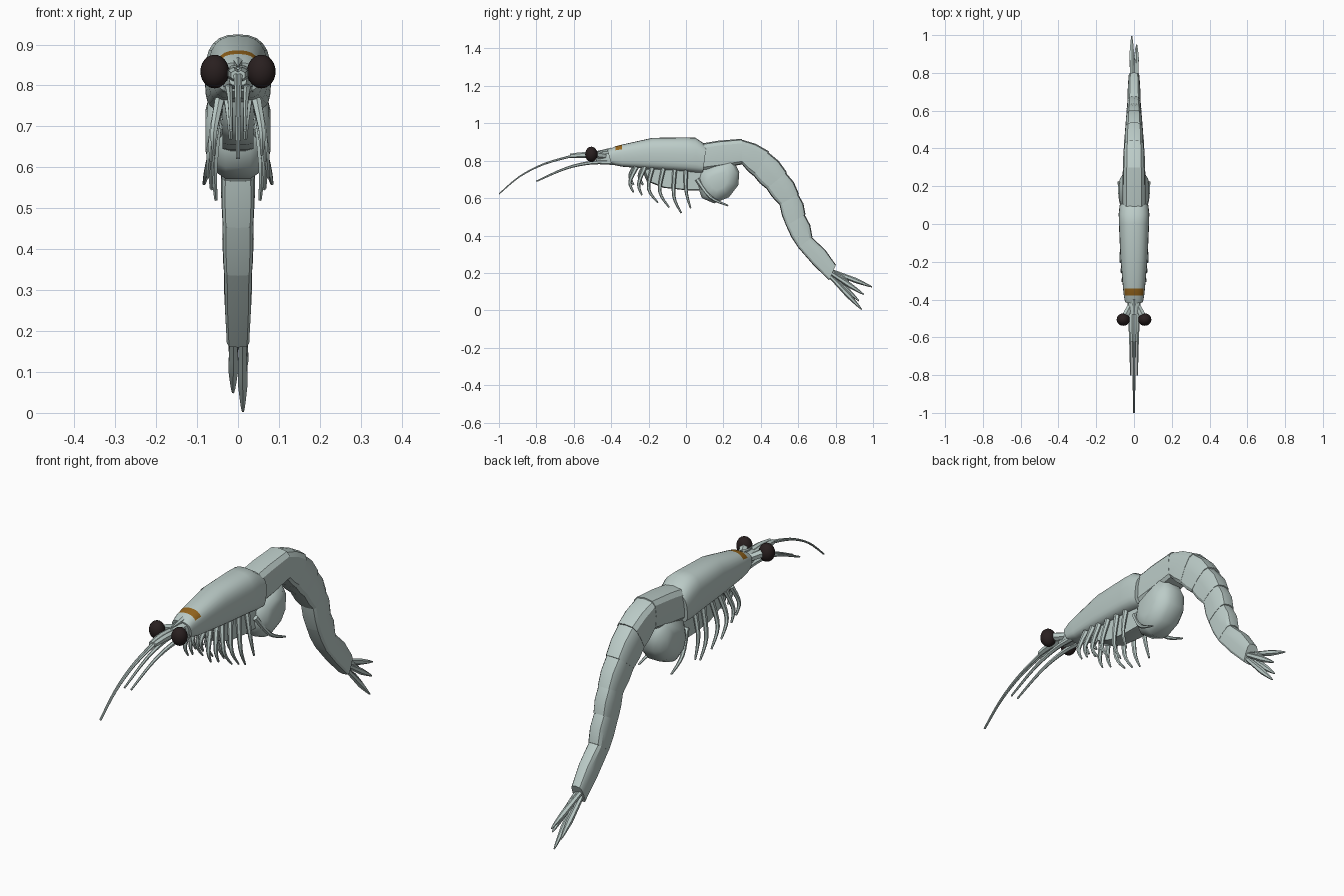
import bpy, bmesh, math
from mathutils import Vector

if "Cube" in bpy.data.objects:
    bpy.data.objects.remove(bpy.data.objects["Cube"])


def material(name, rgb):
    m = bpy.data.materials.new(name)
    m.diffuse_color = (*rgb, 1)
    m.use_nodes = True
    m.node_tree.nodes["Principled BSDF"].inputs["Base Color"].default_value = m.diffuse_color
    return m


SHELL = material("pale_shell", (0.50, 0.60, 0.575))
EYE = material("dark_eye", (0.022, 0.014, 0.014))
BAND = material("brown_band", (0.30, 0.13, 0.012))


def skin(name, rings, mats=(SHELL,), angle=35):
    """Join equal-length point rings into a capped, smooth-shaded skin."""
    bm = bmesh.new()
    loops = [[bm.verts.new(p) for p in r] for r in rings]
    n = len(rings[0])
    for a, b in zip(loops, loops[1:]):
        for i in range(n):
            bm.faces.new((a[i], a[(i + 1) % n], b[(i + 1) % n], b[i]))
    bm.faces.new(loops[0])
    bm.faces.new(loops[-1])
    bmesh.ops.recalc_face_normals(bm, faces=bm.faces)
    me = bpy.data.meshes.new(name)
    bm.to_mesh(me)
    bm.free()
    ob = bpy.data.objects.new(name, me)
    bpy.context.collection.objects.link(ob)
    for m in mats:
        me.materials.append(m)
    bpy.ops.object.select_all(action='DESELECT')
    ob.select_set(True)
    bpy.context.view_layer.objects.active = ob
    bpy.ops.object.shade_smooth_by_angle(angle=math.radians(angle))
    return ob


def loft(name, sections, n=12, top=0.8, low=0.5, **kw):
    """Body section: (top y, top z, bottom y, bottom z, half width)."""
    rings = []
    for ty, tz, by, bz, w in sections:
        ring = []
        for i in range(n):
            a = 2 * math.pi * i / n
            c, s = math.cos(a), math.sin(a)
            p = top if s > 0 else low
            x = w * math.copysign(abs(c) ** p, c)
            t = 0.5 + 0.5 * math.copysign(abs(s) ** p, s)
            ring.append((x, by + (ty - by) * t, bz + (tz - bz) * t))
        rings.append(ring)
    return skin(name, rings, **kw)


def tube(name, pts, radii, n=6, steps=4):
    """Tapered limb through a few points, rounded off by a smooth spline."""
    P = [Vector(p) for p in pts]
    path, rad = [], []
    for i in range(len(P) - 1):
        p0, p1, p2, p3 = P[max(i - 1, 0)], P[i], P[i + 1], P[min(i + 2, len(P) - 1)]
        for k in range(steps + (i == len(P) - 2)):
            t = k / steps
            path.append(0.5 * (2 * p1 + (p2 - p0) * t + (2 * p0 - 5 * p1 + 4 * p2 - p3) * t * t
                               + (3 * p1 - p0 - 3 * p2 + p3) * t ** 3))
            rad.append(radii[i] + (radii[i + 1] - radii[i]) * t)
    rings = []
    for i, c in enumerate(path):
        d = (path[min(i + 1, len(path) - 1)] - path[max(i - 1, 0)]).normalized()
        u = d.cross(Vector((1, 0, 0))).normalized()
        v = d.cross(u)
        rings.append([c + rad[i] * (u * math.cos(a) + v * math.sin(a))
                      for a in (2 * math.pi * k / n for k in range(n))])
    return skin(name, rings, angle=50)


def pillow(name, outline, layers):
    """Side outline (y, z) puffed outwards in x; layers are (x, scale)."""
    cy = sum(p[0] for p in outline) / len(outline)
    cz = sum(p[1] for p in outline) / len(outline)
    both = [(-x, s) for x, s in reversed(layers)] + list(layers)
    return skin(name, [[(x, cy + (y - cy) * s, cz + (z - cz) * s) for y, z in outline]
                       for x, s in both], angle=45)


# Carapace with a brown band across the top near the front
shell = loft("carapace", [
    (-.42, .856, -.40, .785, .048), (-.378, .877, -.378, .775, .054),
    (-.342, .886, -.342, .768, .058), (-.18, .922, -.18, .755, .072),
    (0, .925, 0, .742, .08), (.05, .923, .06, .735, .081),
    (.11, .882, .09, .735, .076)], n=24, mats=(SHELL, BAND))
for f in shell.data.polygons:
    if -.378 < f.center.y < -.342 and f.normal.z > .35 and abs(f.center.x) < .053:
        f.material_index = 1

# Head, short rostrum and antenna stems
loft("head", [(-.40, .85, -.39, .79, .042), (-.44, .85, -.44, .79, .03),
              (-.48, .845, -.48, .80, .022)], n=10)
tube("rostrum", [(0, -.40, .856), (0, -.48, .848)], [.014, .002])

# Abdomen segments: front edge and rear edge of each, with a bulge between
edges = [(.04, .885, .07, .745, .062), (.30, .912, .30, .78, .058),
         (.44, .845, .365, .715, .053), (.535, .735, .43, .65, .047),
         (.60, .62, .50, .565, .041), (.635, .51, .535, .452, .038),
         (.673, .39, .60, .335, .035), (.80, .24, .765, .16, .028)]
for i, (a, b) in enumerate(zip(edges, edges[1:])):
    mid = [(p + q) / 2 for p, q in zip(a, b)]
    # push the back of the segment outwards along the line from belly to back
    d = Vector((mid[0] - mid[2], mid[1] - mid[3])).normalized() * (.012 if i else .008)
    mid = (mid[0] + d.x, mid[1] + d.y, mid[2] - d.x * .4, mid[3] - d.y * .4, mid[4] + .002)
    back = Vector((b[0] - b[2], b[1] - b[3])) * .04
    end = (b[0] + back.x, b[1] + back.y, b[2], b[3], b[4] + .001)
    loft(f"abdomen_segment_{i + 1}", [a, mid, end], n=12, top=.62, low=.4, angle=30)

# Rounded swimming-limb mass behind the carapace, and the belly in front of it
pillow("rear_limb_mass",
       [(.08, .75), (.17, .79), (.25, .81), (.285, .74), (.28, .67), (.23, .605),
        (.15, .572), (.085, .60), (.06, .67)],
       [(.03, 1), (.055, .86), (.074, .6), (.08, .4)])
pillow("belly", [(-.24, .76), (-.21, .69), (-.12, .655), (0, .642), (.09, .64), (.10, .76)],
       [(.02, 1), (.038, .9)])

# Walking legs: three (y, z) joints and the foot's sideways reach
legs = [((-.265, .765), (-.30, .685), (-.28, .63), .058),
        ((-.22, .765), (-.253, .675), (-.235, .615), .066),
        ((-.18, .76), (-.20, .65), (-.15, .575), .074),
        ((-.12, .76), (-.14, .635), (-.09, .55), .066),
        ((-.06, .755), (-.065, .61), (-.025, .52), .054),
        ((.0, .755), (.0, .64), (.025, .545), .064),
        ((.06, .70), (.13, .605), (.225, .56), .083)]

for side, s in (("left", -1), ("right", 1)):
    for i, (a, b, c, x) in enumerate(legs):
        tube(f"{side}_leg_{i + 1}",
             [(s * .045, *a), (s * (.045 + x) / 2 + s * .008, *b), (s * x, *c)],
             [.013, .009, .004])
    # small feeding limbs below the mouth
    for i, y in enumerate((-.29, -.24)):
        tube(f"{side}_feeding_limb_{i + 1}",
             [(s * .025, y + .02, .775), (s * .02, y - .01, .72), (s * .018, y + .01, .67)],
             [.013, .009, .005])
    # eyes on stalks
    tube(f"{side}_eye_stalk", [(s * .018, -.43, .825), (s * .05, -.495, .835)], [.016, .02])
    bpy.ops.mesh.primitive_uv_sphere_add(segments=20, ring_count=12, radius=1,
                                         location=(s * .057, -.506, .834))
    eye = bpy.context.object
    eye.name = f"{side}_eye"
    eye.scale = (.035, .033, .041)
    eye.data.materials.append(EYE)
    bpy.ops.object.shade_smooth_by_angle(angle=math.radians(50))
    # upper antenna: thick stem and long drooping whip
    tube(f"{side}_antenna_stem", [(s * .012, -.42, .822), (s * .011, -.54, .83),
                                  (s * .007, -.62, .825)], [.016, .016, .012])
    tube(f"{side}_long_antenna", [(s * .005, -.61, .825), (s * .004, -.76, .782),
                                  (s * .003, -.89, .715), (s * .002, -1, .622)],
         [.007, .005, .004, .003])
    # lower antenna
    tube(f"{side}_lower_antenna", [(s * .025, -.38, .79), (s * .022, -.50, .79),
                                   (s * .019, -.64, .76), (s * .017, -.80, .69)],
         [.014, .010, .007, .004])

# Tail fan: narrow blades (x, y, z of the tip)
tips = [(-.012, .995, .125), (.014, .95, .085), (-.012, .925, .05), (.012, .94, .004),
        (.004, .87, .155)]
for i, (x, y, z) in enumerate(tips):
    root = Vector((x * .9, .765, .215 - i * .009 if i < 4 else .21))
    tip = Vector((x, y, z))
    tube(f"tail_blade_{i + 1}", [root, root.lerp(tip, .6), tip], [.010, .014, .003])
